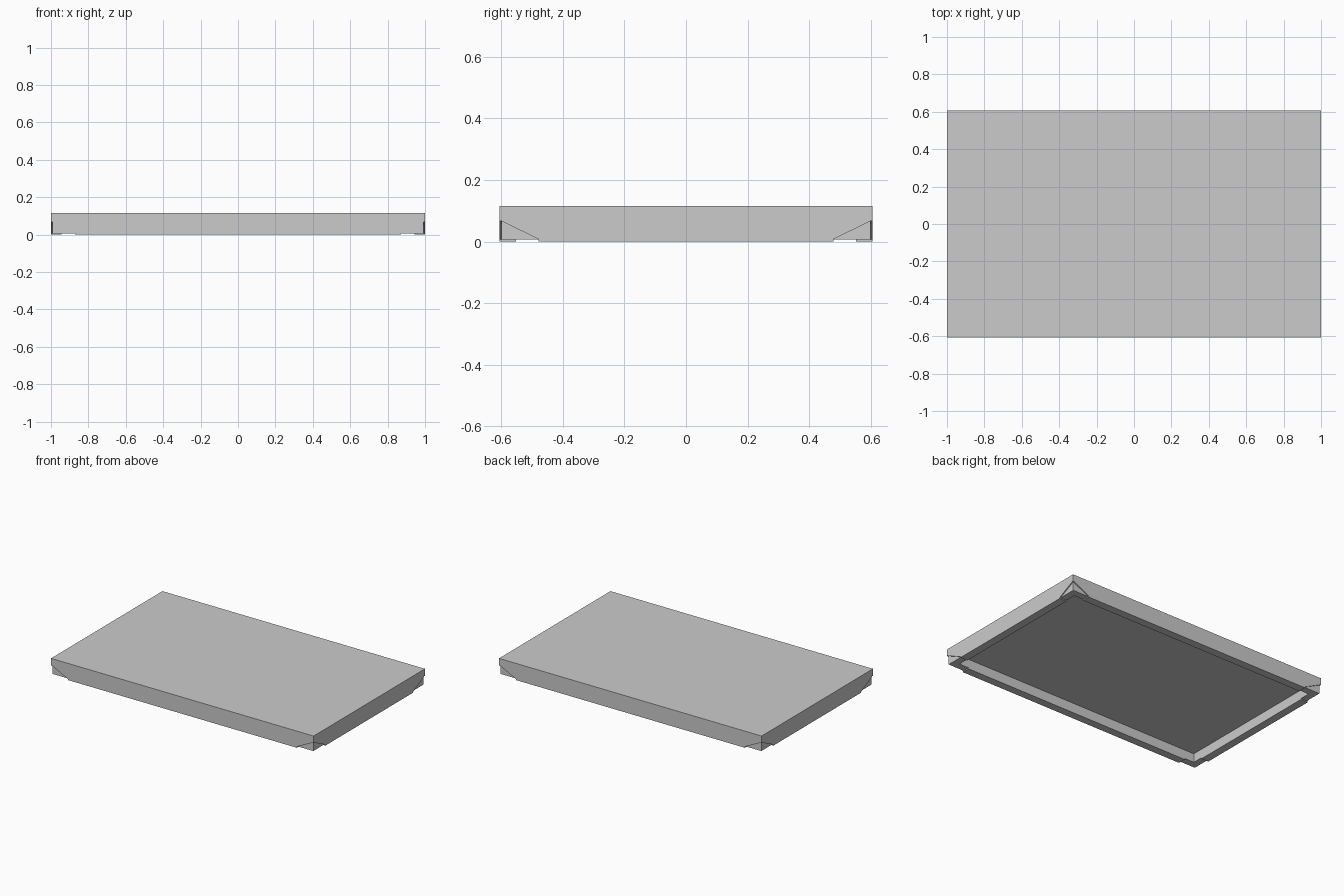
import bpy
import bmesh

HX, HY, TOP = 1.0, 0.606, 0.115     # half length, half depth, height
WALL, CEILING = 0.055, 0.067        # rim thickness, underside of the panel
CUT, REACH = 0.007, 0.128           # corner recess depth and length
OUT = 0.02                          # cutter overshoot

if "Cube" in bpy.data.objects:
    bpy.data.objects.remove(bpy.data.objects["Cube"], do_unlink=True)

grey = bpy.data.materials.new("plain grey")
colour = (0.6, 0.6, 0.6, 1)
grey.use_nodes = True
grey.diffuse_color = colour
grey.node_tree.nodes["Principled BSDF"].inputs["Base Color"].default_value = colour


def prism(name, points, shift):
    """Solid made by sweeping a closed outline along a vector."""
    bm = bmesh.new()
    face = bm.faces.new([bm.verts.new(p) for p in points])
    swept = bmesh.ops.extrude_face_region(bm, geom=[face])["geom"]
    moved = [v for v in swept if isinstance(v, bmesh.types.BMVert)]
    bmesh.ops.translate(bm, verts=moved, vec=shift)
    bmesh.ops.recalc_face_normals(bm, faces=bm.faces)
    mesh = bpy.data.meshes.new(name)
    bm.to_mesh(mesh)
    bm.free()
    mesh.materials.append(grey)
    obj = bpy.data.objects.new(name, mesh)
    bpy.context.collection.objects.link(obj)
    return obj


def box(name, x0, x1, y0, y1, z0, z1):
    outline = [(x0, y0, z0), (x1, y0, z0), (x1, y1, z0), (x0, y1, z0)]
    return prism(name, outline, (0, 0, z1 - z0))


def carve(body, cutter):
    cutter.hide_render = True
    mod = body.modifiers.new("carve", "BOOLEAN")
    mod.operation = "DIFFERENCE"
    mod.solver = "EXACT"
    mod.object = cutter
    bpy.context.view_layer.objects.active = body
    bpy.ops.object.modifier_apply(modifier=mod.name)
    bpy.data.objects.remove(cutter, do_unlink=True)


# Panel with a downward rim
panel = box("panel", -HX, HX, -HY, HY, 0, TOP)
carve(panel, box("cavity_cutter", WALL - HX, HX - WALL,
                 WALL - HY, HY - WALL, -OUT, CEILING))

# Shallow corner recesses: a triangle on each outer side and a square below
profile = [(-OUT, CEILING), (CUT, CEILING), (REACH, CUT), (REACH, -OUT), (-OUT, -OUT)]
for sx in (-1, 1):
    for sy in (-1, 1):
        end = [(sx * (HX - d), sy * (HY - CUT), z) for d, z in profile]
        carve(panel, prism("end_cutter", end, (0, sy * (CUT + OUT), 0)))
        side = [(sx * (HX - CUT), sy * (HY - d), z) for d, z in profile]
        carve(panel, prism("side_cutter", side, (sx * (CUT + OUT), 0, 0)))
        xs = sorted((sx * (HX - REACH), sx * (HX + OUT)))
        ys = sorted((sy * (HY - REACH), sy * (HY + OUT)))
        carve(panel, box("foot_cutter", *xs, *ys, -OUT, CUT))
